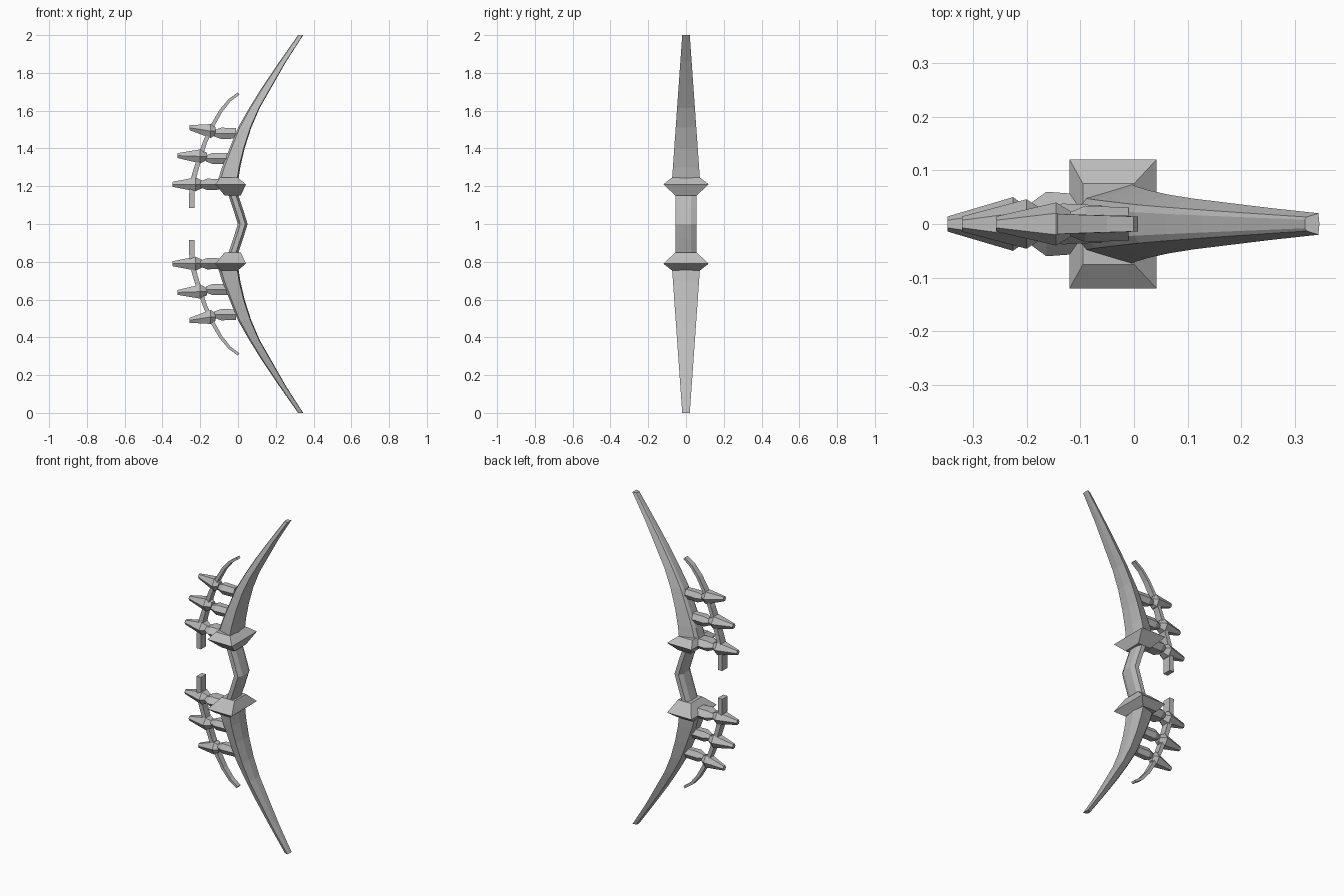
import bpy, bmesh
from math import cos, sin, pi
from mathutils import Vector

cube = bpy.data.objects.get("Cube")
if cube:
    bpy.data.objects.remove(cube)

grey = bpy.data.materials.new("plain grey")
grey.use_nodes = True
grey.diffuse_color = (0.5, 0.5, 0.5, 1)
grey.node_tree.nodes["Principled BSDF"].inputs["Base Color"].default_value = (0.5, 0.5, 0.5, 1)


def loft(name, rings, mirror=True):
    """Skin a list of closed rings, cap the ends, mirror about the middle height."""
    bm = bmesh.new()
    loops = [[bm.verts.new(Vector(p) - Vector((0, 0, 1))) for p in ring] for ring in rings]
    n = len(loops[0])
    for a, b in zip(loops, loops[1:]):
        for i in range(n):
            j = (i + 1) % n
            bm.faces.new((a[i], a[j], b[j], b[i]))
    bm.faces.new(loops[0])
    bm.faces.new(loops[-1])
    bmesh.ops.recalc_face_normals(bm, faces=bm.faces)
    mesh = bpy.data.meshes.new(name)
    bm.to_mesh(mesh)
    bm.free()
    mesh.materials.append(grey)
    obj = bpy.data.objects.new(name, mesh)
    obj.location.z = 1
    bpy.context.collection.objects.link(obj)
    if mirror:
        mod = obj.modifiers.new("Mirror", 'MIRROR')
        mod.use_axis = (False, False, True)
        mod.use_mirror_merge = False
    return obj


def rect(x0, x1, y, z):
    return [(x0, -y, z), (x1, -y, z), (x1, y, z), (x0, y, z)]


def hexagon(x, z, ry, rz):
    """Six-sided ring across the x direction."""
    return [(x, ry * cos(i * pi / 3), z + rz * sin(i * pi / 3) / 0.866) for i in range(6)]


# Curved blades: narrow outer back, wide inner side with a faint ridge
section = [(0, -0.4), (0.13, -0.65), (0.93, -1), (1, 0), (0.93, 1), (0.13, 0.65), (0, 0.4)]
blade = [(-0.11, 0.0, 1.22), (-0.085, 0.012, 1.3), (-0.045, 0.035, 1.4), (0.0, 0.07, 1.51),
         (0.06, 0.115, 1.615), (0.125, 0.175, 1.72), (0.22, 0.255, 1.86), (0.318, 0.345, 2.0)]
rings = []
for x0, x1, z in blade:
    w = 0.075 - 0.055 * (z - 1.22) / 0.78
    rings.append([(x0 + (x1 - x0) * u, v * w, z) for u, v in section])
loft("blade", rings)

# Bevelled guards between grip and blades
loft("guard", [rect(-0.07, 0.015, 0.055, 1.15),
               rect(-0.12, 0.042, 0.12, 1.21),
               rect(-0.095, 0.0, 0.075, 1.245)])

# Bent eight-sided grip
grip = []
for x, z in [(-0.027, 0.84), (0.0, 0.92), (0.025, 1.0), (0.0, 1.08), (-0.027, 1.16)]:
    grip.append([(x + a * 0.026, b * 0.055, z) for a, b in
                 [(-1, -0.5), (-0.5, -1), (0.5, -1), (1, -0.5), (1, 0.5), (0.5, 1), (-0.5, 1), (-1, 0.5)]])
loft("grip", grip, mirror=False)

# Slim curved rod carrying the spikes
path = [Vector((x, 0, z)) for x, z in
        [(-0.245, 1.085), (-0.243, 1.21), (-0.225, 1.28), (-0.2, 1.36), (-0.172, 1.44),
         (-0.13, 1.53), (-0.09, 1.6), (-0.045, 1.655), (0.003, 1.69)]]
rings = []
for i, p in enumerate(path):
    t = (path[min(i + 1, len(path) - 1)] - path[max(i - 1, 0)]).normalized()
    side = Vector((t.z, 0, -t.x)) * (0.015 - 0.001 * i)
    depth = Vector((0, 0.026 - 0.0015 * i, 0))
    rings.append([p - side - depth, p + side - depth, p + side + depth, p - side + depth])
loft("spike_rod", rings)

# Spikes: blunt tip, widest shoulder, short taper behind
for name, tip, shoulder, end, z_tip, z_base, size in [
        ("lower_spike", -0.347, -0.225, -0.19, 1.21, 1.21, 0.05),
        ("middle_spike", -0.32, -0.2, -0.165, 1.362, 1.358, 0.046),
        ("upper_spike", -0.257, -0.145, -0.118, 1.51, 1.492, 0.04)]:
    loft(name, [hexagon(tip, z_tip, 0.014, 0.013),
                hexagon(shoulder, z_base, size, 0.037),
                hexagon(end, z_base, 0.024, 0.02)])

# Struts joining spikes to the blade
for name, x0, x1, z, depth in [("lower_strut", -0.2, -0.08, 1.21, 0.06),
                               ("middle_strut", -0.17, -0.05, 1.347, 0.038),
                               ("upper_strut", -0.127, -0.01, 1.48, 0.034)]:
    loft(name, [hexagon(x0, z, depth * 0.55, 0.016),
                hexagon(x0 + 0.037, z, depth, 0.03),
                hexagon(x1, z, depth * 0.9, 0.028)])
